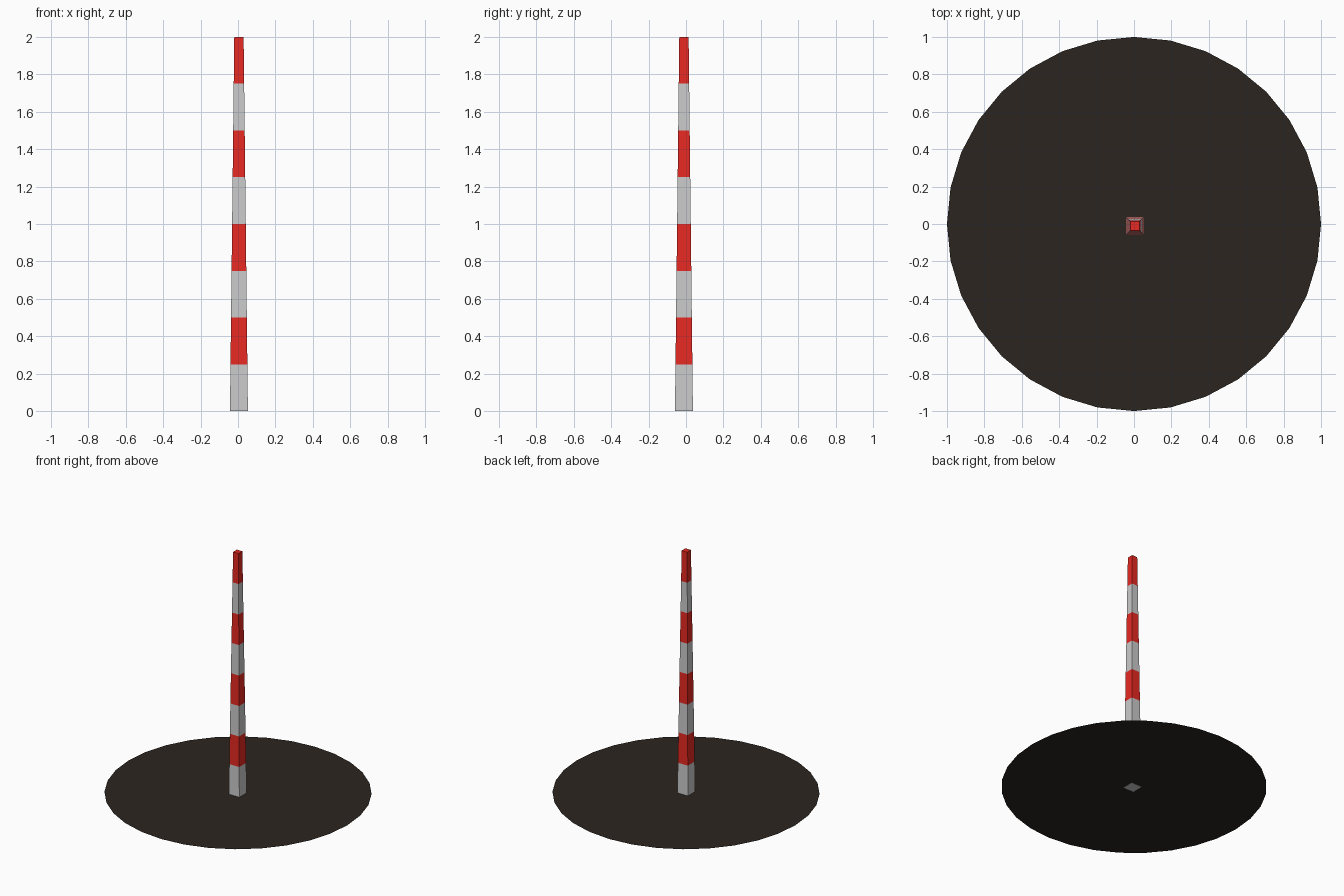
import bpy, bmesh
from mathutils import Matrix

if "Cube" in bpy.data.objects:
    bpy.data.objects.remove(bpy.data.objects["Cube"])


def material(name, rgb):
    m = bpy.data.materials.new(name)
    m.diffuse_color = (*rgb, 1)
    m.use_nodes = True
    m.node_tree.nodes["Principled BSDF"].inputs["Base Color"].default_value = m.diffuse_color
    return m


def add_object(name, bm, mats):
    mesh = bpy.data.meshes.new(name)
    bm.to_mesh(mesh)
    bm.free()
    for m in mats:
        mesh.materials.append(m)
    obj = bpy.data.objects.new(name, mesh)
    bpy.context.collection.objects.link(obj)
    return obj


white = material("white_paint", (0.8, 0.8, 0.8))
red = material("red_paint", (0.8, 0.022, 0.016))
dark = material("dark_ground", (0.024, 0.018, 0.014))

# Thin flat 32-sided base disc
bm = bmesh.new()
bmesh.ops.create_circle(bm, cap_ends=True, segments=32, radius=1.0,
                        matrix=Matrix.Translation((0, 0, 0.002)))
add_object("base_disc", bm, [dark])

# Tapered square mast with eight alternating painted bands
CX, CY, HEIGHT, BANDS = 0.005, -0.011, 2.0, 8
BOTTOM, TOP = 0.048, 0.025
bm = bmesh.new()
rings = []
for i in range(BANDS + 1):
    t = i / BANDS
    h = BOTTOM + (TOP - BOTTOM) * t
    rings.append([bm.verts.new((CX + sx * h, CY + sy * h, HEIGHT * t))
                  for sx, sy in ((-1, -1), (1, -1), (1, 1), (-1, 1))])
for i in range(BANDS):
    lo, hi = rings[i], rings[i + 1]
    for k in range(4):
        n = (k + 1) % 4
        bm.faces.new((lo[k], lo[n], hi[n], hi[k])).material_index = i % 2
bm.faces.new(rings[0][::-1]).material_index = 0
bm.faces.new(rings[-1]).material_index = 1
add_object("striped_mast", bm, [white, red])
